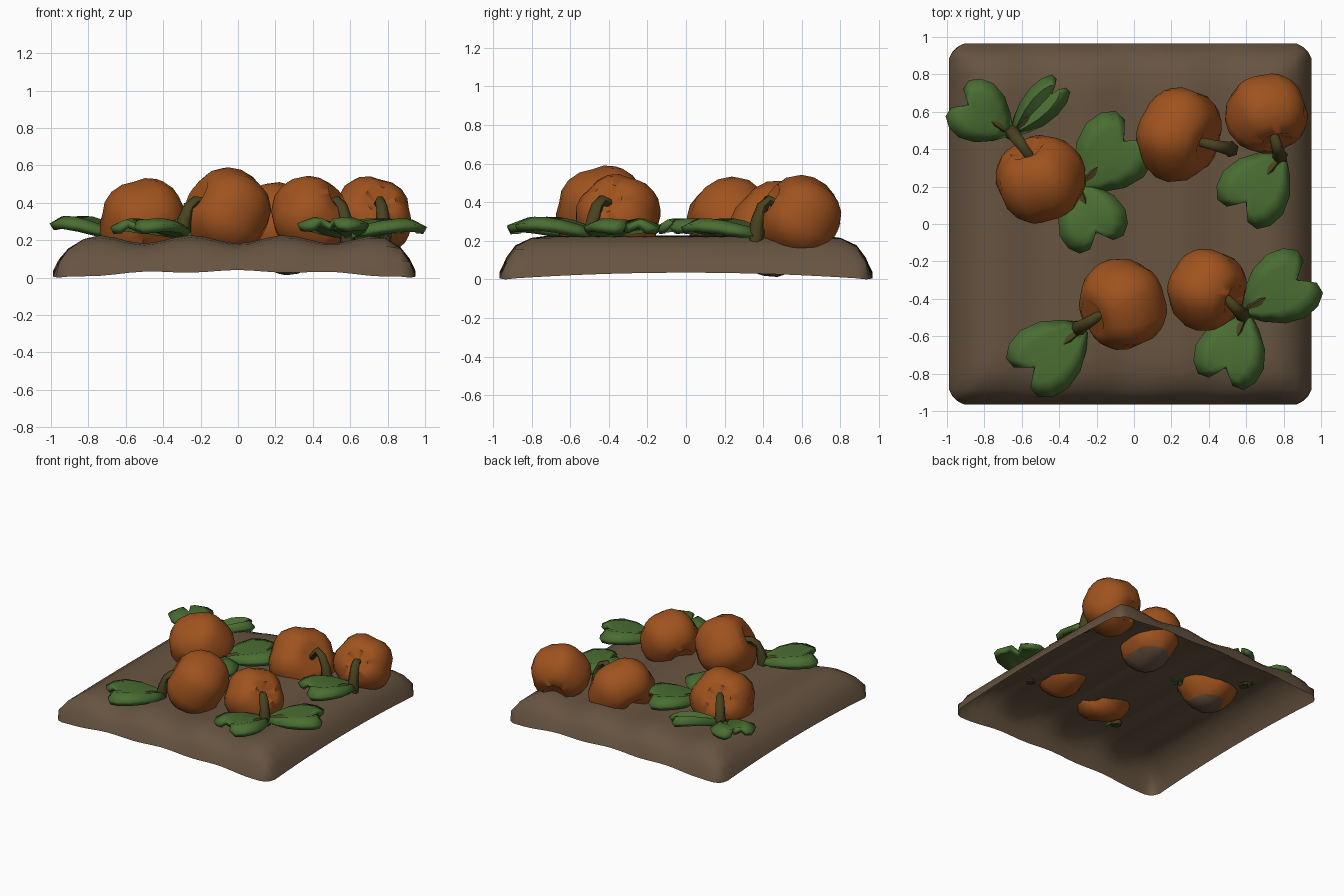
import bpy, bmesh, math
from mathutils import Vector

if "Cube" in bpy.data.objects:
    bpy.data.objects.remove(bpy.data.objects["Cube"])


def material(name, col):
    m = bpy.data.materials.new(name)
    m.diffuse_color = (*col, 1)
    m.use_nodes = True
    m.node_tree.nodes["Principled BSDF"].inputs["Base Color"].default_value = m.diffuse_color
    return m


SOIL = material("soil brown", (0.135, 0.088, 0.052))
ORANGE = material("pumpkin orange", (0.35, 0.086, 0.013))
LEAF = material("leaf green", (0.068, 0.155, 0.032))
STEM = material("stem olive", (0.066, 0.055, 0.014))


def make(name, bm, mats, angle=60):
    bmesh.ops.recalc_face_normals(bm, faces=bm.faces)
    me = bpy.data.meshes.new(name)
    bm.to_mesh(me)
    bm.free()
    for m in mats:
        me.materials.append(m)
    ob = bpy.data.objects.new(name, me)
    bpy.context.collection.objects.link(ob)
    bpy.ops.object.select_all(action='DESELECT')
    ob.select_set(True)
    bpy.context.view_layer.objects.active = ob
    bpy.ops.object.shade_smooth_by_angle(angle=math.radians(angle))
    return ob


def skin(bm, rows, closed=False):
    n = len(rows[0])
    for a, b in zip(rows, rows[1:]):
        for i in range(n if closed else n - 1):
            j = (i + 1) % n
            bm.faces.new((a[i], a[j], b[j], b[i]))


# soil bed: open-bottomed shell with furrows along y
def soil():
    bm = bmesh.new()
    edge = [(1.0, 0.0), (0.965, 0.43), (0.915, 0.75), (0.83, 0.94), (0.74, 1.0)]
    inner = [0.74 * (1 - i / 9) for i in range(1, 18)]
    ts = [-e[0] for e in edge] + [-t for t in inner] + [e[0] for e in reversed(edge)]
    hs = [e[1] for e in edge] + [1] * 17 + [e[1] for e in reversed(edge)]
    rows = []
    for v, hv in zip(ts, hs):
        row = []
        for u, hu in zip(ts, hs):
            x, y = -0.02 + 0.97 * u, 0.965 * v
            h = min(hu, hv)
            wave = math.cos(4 * math.pi * x)
            top = 0.205 - 0.022 * wave
            low = 0.035 * (1 - max(0, min(abs(u), abs(v))) ** 2) + 0.006 * wave * (abs(u) < 0.9)
            # chamfer the corners by sliding outer points inward
            over = max(0, abs(u) + abs(v) - 1.93)
            x -= math.copysign(over * 0.45, u)
            y -= math.copysign(over * 0.45, v)
            row.append(bm.verts.new((x, y, max(0, low + (top - low) * h))))
        rows.append(row)
    skin(bm, rows)
    ob = make("soil_bed", bm, [SOIL])
    if sum(p.normal.z for p in ob.data.polygons) < 0:
        ob.data.flip_normals()


def pumpkin(name, c, axis, R, H, buried):
    bm = bmesh.new()
    q = axis.to_track_quat('Z', 'Y')
    segs, rings, rows = 20, 9, []

    def put(r, z, a):
        k = 1 + 0.055 * (abs(math.sin(2.5 * a)) * 1.6 - 1)
        return bm.verts.new(c + q @ Vector((r * k * math.cos(a), r * k * math.sin(a), z)))
    for i in range(1, rings):
        th = math.pi * i / rings
        r = R * math.sin(th) ** 0.85
        z = H * math.copysign(abs(math.cos(th)) ** 0.95, math.cos(th))
        rows.append([put(r, z, 2 * math.pi * j / segs) for j in range(segs)])
    skin(bm, rows, True)
    for row, s in ((rows[0], 1), (rows[-1], -1)):       # dimpled poles
        p = bm.verts.new(c + q @ Vector((0, 0, s * H * 0.68)))
        for j in range(segs):
            bm.faces.new((row[j], row[(j + 1) % segs], p))
    if buried:                                          # earthy underside
        bmesh.ops.bisect_plane(bm, geom=bm.verts[:] + bm.edges[:] + bm.faces[:],
                               plane_co=(0, 0, 0.095), plane_no=(0, 0, 1))
        for f in bm.faces:
            f.material_index = int(f.calc_center_median().z < 0.095)
    make(name, bm, [ORANGE, SOIL])


def tube(name, pts, radii, n=6):
    bm = bmesh.new()
    pts = [Vector(p) for p in pts]
    rows = []
    for i, p in enumerate(pts):
        d = pts[min(i + 1, len(pts) - 1)] - pts[max(i - 1, 0)]
        q = d.to_track_quat('Z', 'Y')
        rows.append([bm.verts.new(p + q @ Vector((radii[i] * math.cos(2 * math.pi * j / n),
                                                  radii[i] * math.sin(2 * math.pi * j / n), 0)))
                     for j in range(n)])
    skin(bm, rows, True)
    bm.faces.new(rows[0])
    bm.faces.new(rows[-1])
    make(name, bm, [STEM])


# two-lobed leaf: midrib paired with half outline, mirrored, then thickened
HALF = [(0, 0.0, 0.025), (0.07, 0.06, 0.10), (0.14, 0.15, 0.175),
        (0.20, 0.25, 0.208), (0.25, 0.335, 0.19), (0.285, 0.39, 0.14), (0.315, 0.385, 0.075)]


def leaf(name, base, notch, width=1.0, tilt=0.0):
    bm = bmesh.new()
    b, d = Vector(base), Vector(notch) - Vector(base)
    s = d.length / 0.35
    d.normalize()
    side = Vector((-d.y, d.x))

    def put(a, w, dz):
        p = b + d * a * s + side * w * s * width
        z = 0.228 + 0.05 * math.sin(min(a / 0.4, 1) * 2.4) + tilt * a + dz
        return bm.verts.new((p.x, p.y, z))
    rows = []
    for m, a, w in HALF:
        row = []
        for k in (-1, -0.55, 0, 0.55, 1):
            t = abs(k)
            dz = -0.012 if t == 1 else (0.018 if t > 0 else -0.012)
            row.append(put(m + (a - m) * t, k * w, dz))
        rows.append(row)
    skin(bm, rows)
    ob = make(name, bm, [LEAF])
    mod = ob.modifiers.new("thickness", 'SOLIDIFY')
    mod.thickness, mod.offset = 0.042, 0
    # leaf stalk lying on the midrib
    pts = [(b.x + d.x * a * s, b.y + d.y * a * s, z + tilt * a)
           for a, z in ((-0.02, 0.20), (0.03, 0.24), (0.09, 0.256), (0.13, 0.26))]
    tube(name + "_stalk", pts, (0.025, 0.03, 0.026, 0.012), 5)


soil()

# pumpkins: centre, stem direction, stem base, radius, half height, buried
PUMPKINS = [
    ((-0.50, 0.24, 0.29), (-0.40, 0.90), (-0.65, 0.49), 0.24, 0.22, True),
    ((0.24, 0.48, 0.262), (0.93, -0.35), (0.52, 0.40), 0.255, 0.20, True),
    ((0.71, 0.59, 0.32), (0.30, -0.90), (0.78, 0.36), 0.22, 0.20, False),
    ((-0.06, -0.43, 0.345), (-0.90, -0.40), (-0.30, -0.56), 0.245, 0.215, False),
    ((0.39, -0.35, 0.325), (0.85, -0.35), (0.585, -0.49), 0.22, 0.195, False),
]
for i, (c, ax, base, R, H, buried) in enumerate(PUMPKINS, 1):
    c = Vector(c)
    axis = Vector((*ax, 0.55)).normalized()
    pumpkin(f"pumpkin_{i}", c, axis, R, H, buried)
    tip = c + axis * H * 0.62
    b = Vector((*base, 0.19))
    path = [b]
    for t, z in ((0.02, 0.235), (0.10, 0.31), (0.30, 0.38), (0.55, 0.41)):
        p = b.lerp(tip, t)
        path.append((p.x, p.y, z))
    tube(f"pumpkin_stem_{i}", path + [tip], (0.038, 0.045, 0.036, 0.032, 0.028, 0.024))

# leaves: base, notch, width, tilt
LEAVES = [
    ((-0.68, 0.50), (-0.91, 0.65), 1.0, 0.05),
    ((-0.63, 0.50), (-0.42, 0.72), 0.5, 0.05),
    ((-0.28, 0.21), (-0.03, 0.47), 0.95, 0.0),
    ((-0.30, 0.20), (-0.19, -0.07), 1.05, 0.0),
    ((-0.28, -0.56), (-0.56, -0.79), 0.9, 0.0),
    ((0.59, -0.49), (0.48, -0.80), 0.95, 0.03),
    ((0.60, -0.46), (0.90, -0.28), 0.92, 0.0),
    ((0.78, 0.36), (0.58, 0.09), 0.95, 0.0),
]
for i, args in enumerate(LEAVES, 1):
    leaf(f"leaf_{i}", *args)
